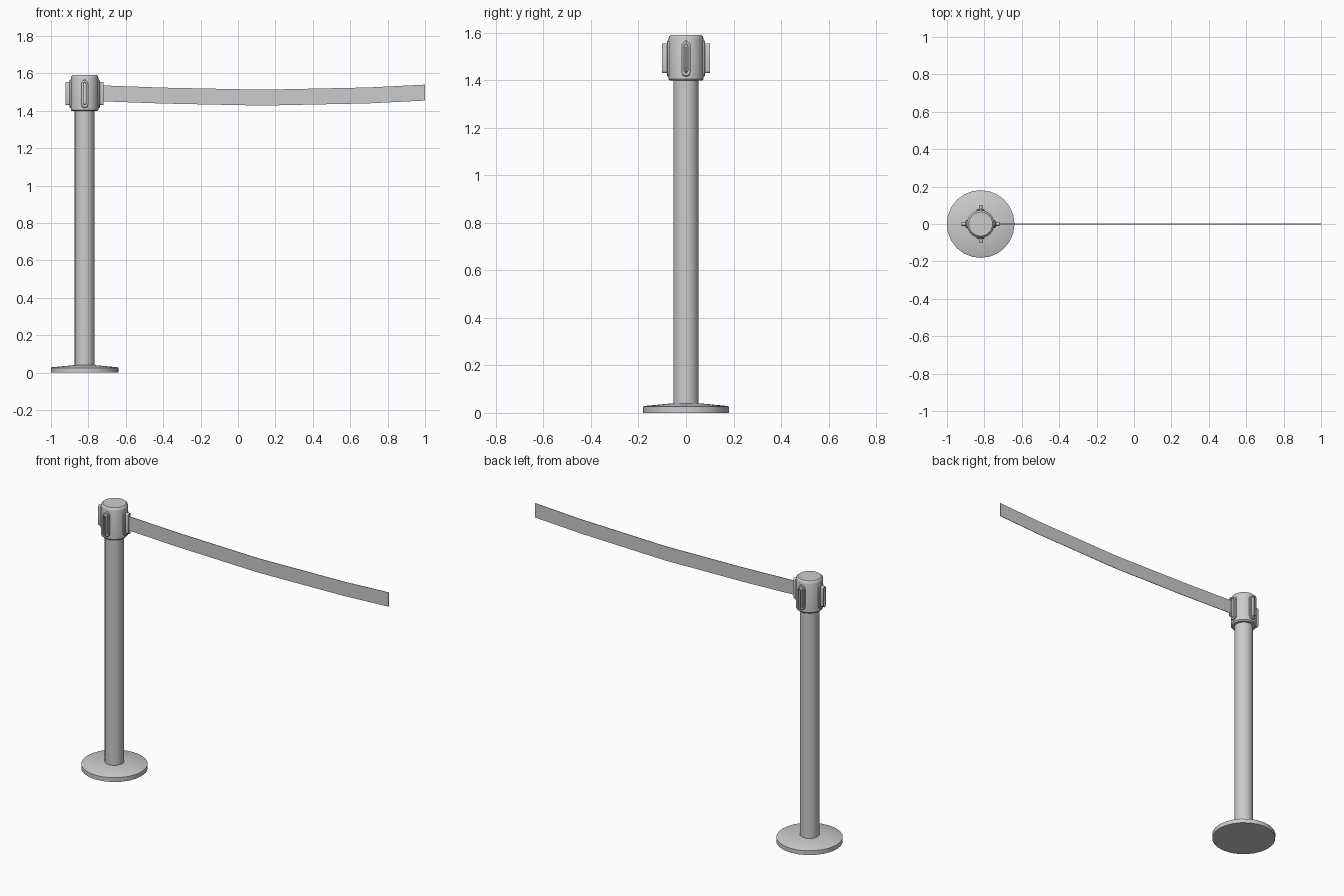
import bpy, bmesh, math
from mathutils import Matrix

cube = bpy.data.objects.get("Cube")
if cube:
    bpy.data.objects.remove(cube, do_unlink=True)

POST_X = -0.82

grey = bpy.data.materials.new("neutral grey")
grey.use_nodes = True
colour = (0.6, 0.6, 0.6, 1)
grey.diffuse_color = colour
grey.node_tree.nodes["Principled BSDF"].inputs["Base Color"].default_value = colour


def finish(name, bm, smooth=True):
    bmesh.ops.recalc_face_normals(bm, faces=bm.faces)
    mesh = bpy.data.meshes.new(name)
    bm.to_mesh(mesh)
    bm.free()
    ob = bpy.data.objects.new(name, mesh)
    bpy.context.collection.objects.link(ob)
    mesh.materials.append(grey)
    if smooth:
        bpy.ops.object.select_all(action='DESELECT')
        ob.select_set(True)
        bpy.context.view_layer.objects.active = ob
        bpy.ops.object.shade_smooth_by_angle(angle=math.radians(35))
    return ob


def lathe(name, profile, sides):
    """Closed turned part around the post axis, from (radius, z) pairs."""
    bm = bmesh.new()
    rings = [[bm.verts.new((POST_X + r * math.cos(math.tau * i / sides),
                            r * math.sin(math.tau * i / sides), z))
              for i in range(sides)] for r, z in profile]
    for a, b in zip(rings, rings[1:]):
        for i in range(sides):
            j = (i + 1) % sides
            bm.faces.new((a[i], a[j], b[j], b[i]))
    bm.faces.new(rings[0])
    bm.faces.new(rings[-1])
    return finish(name, bm)


def capsule_loop(bm, x, half_width, low, high):
    """Upright rounded slot outline in the plane at distance x."""
    steps = 6
    loop = []
    for centre, start in ((high - half_width, 0), (low + half_width, math.pi)):
        for i in range(steps + 1):
            a = start + math.pi * i / steps
            loop.append(bm.verts.new((x, half_width * math.cos(a),
                                      centre + half_width * math.sin(a))))
    return loop


def clip(name, angle):
    """Rounded backing pad with a narrower slotted rail standing out of it."""
    bm = bmesh.new()
    sections = ((0.055, 0.021, 1.415, 1.567), (0.077, 0.021, 1.415, 1.567),
                (0.081, 0.017, 1.419, 1.563), (0.081, 0.010, 1.430, 1.555),
                (0.101, 0.010, 1.430, 1.555), (0.101, 0.006, 1.436, 1.549),
                (0.092, 0.006, 1.436, 1.549))
    loops = [capsule_loop(bm, *s) for s in sections]
    for a, b in zip(loops, loops[1:]):
        for i in range(len(a)):
            j = (i + 1) % len(a)
            bm.faces.new((a[i], a[j], b[j], b[i]))
    bm.faces.new(loops[0])
    bm.faces.new(loops[-1])
    bm.transform(Matrix.Translation((POST_X, 0, 0)) @ Matrix.Rotation(angle, 4, 'Z'))
    return finish(name, bm)


# Base, post and head
lathe("base_plate", [(0.181, 0), (0.181, 0.026), (0.175, 0.029),
                     (0.06, 0.04), (0.052, 0.04)], 24)
lathe("post", [(0.053, 0.03), (0.053, 1.41)], 24)
lathe("head", [(0.068, 1.398), (0.074, 1.405), (0.074, 1.575),
               (0.071, 1.585), (0.064, 1.591)], 24)

# Four belt clips around the head
for i, side in enumerate(("left", "back", "right", "front")):
    clip(side + "_clip", i * math.pi / 2)

# Sagging belt
bm = bmesh.new()
BELT_HEIGHT, HALF_THICK = 0.085, 0.0015
previous = None
for x, low in ((-0.73, 1.451), (-0.4, 1.439), (0.13, 1.428), (0.7, 1.44), (1, 1.455)):
    ring = [bm.verts.new((x, y, z)) for y, z in
            ((-HALF_THICK, low), (HALF_THICK, low),
             (HALF_THICK, low + BELT_HEIGHT), (-HALF_THICK, low + BELT_HEIGHT))]
    if previous:
        for i in range(4):
            j = (i + 1) % 4
            bm.faces.new((previous[i], previous[j], ring[j], ring[i]))
    else:
        bm.faces.new(ring)
    previous = ring
bm.faces.new(previous)
finish("belt", bm)
